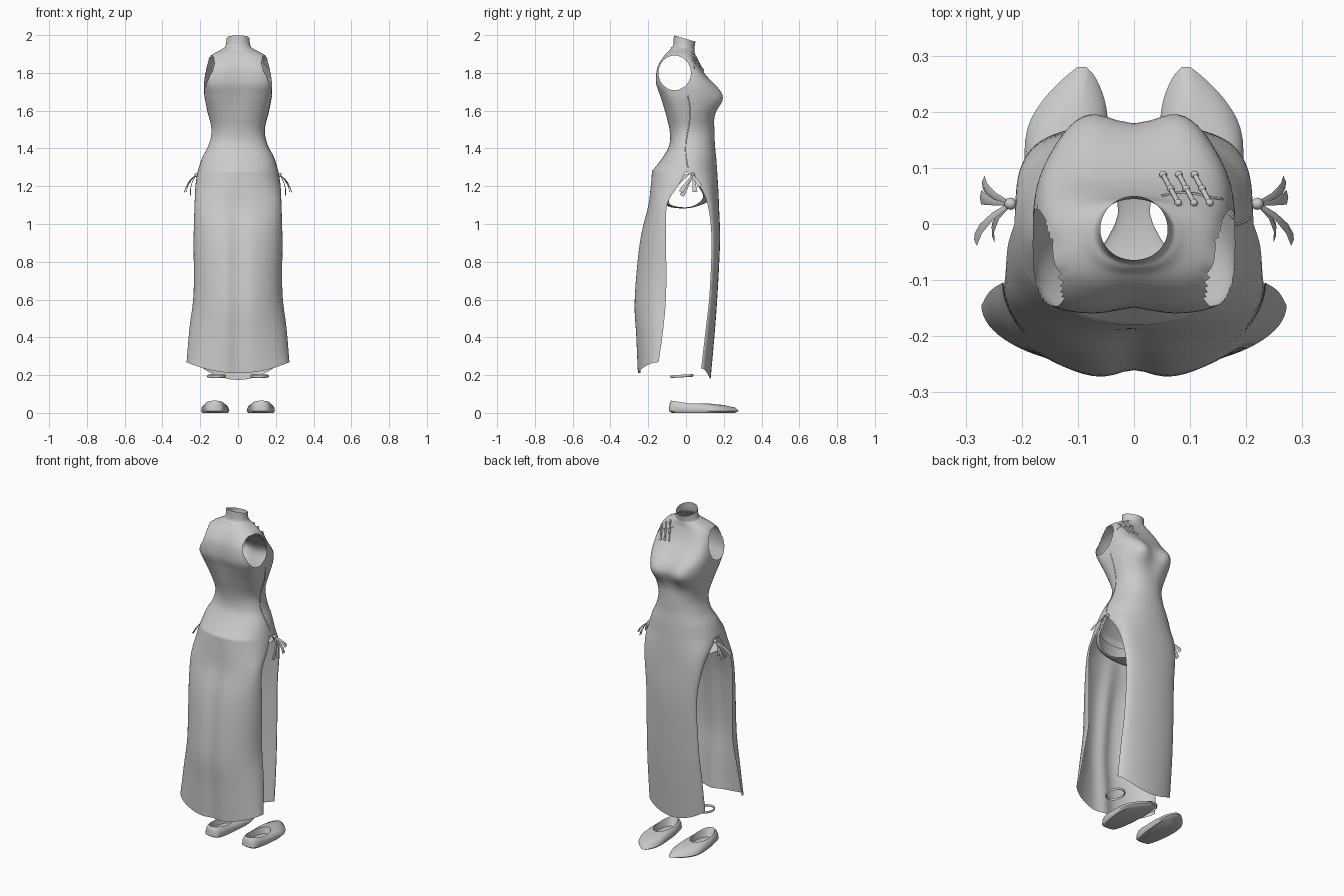
import bpy, bmesh, math
from mathutils import Vector
from mathutils.bvhtree import BVHTree

cube = bpy.data.objects.get("Cube")
if cube:
    bpy.data.objects.remove(cube)

cloth = bpy.data.materials.new("plain_grey")
cloth.use_nodes = True
GREY = (0.6, 0.6, 0.6, 1)
cloth.diffuse_color = GREY
cloth.node_tree.nodes["Principled BSDF"].inputs["Base Color"].default_value = GREY


def finish(bm, name, angle=50):
    bmesh.ops.recalc_face_normals(bm, faces=bm.faces)
    mesh = bpy.data.meshes.new(name)
    bm.to_mesh(mesh)
    obj = bpy.data.objects.new(name, mesh)
    bpy.context.collection.objects.link(obj)
    mesh.materials.append(cloth)
    bpy.ops.object.select_all(action='DESELECT')
    obj.select_set(True)
    bpy.context.view_layer.objects.active = obj
    bpy.ops.object.shade_smooth_by_angle(angle=math.radians(angle))
    return obj


def add_grid(bm, rows, closed=False):
    """Skin a list of equally long point rows."""
    vs = [[bm.verts.new(p) for p in row] for row in rows]
    n = len(vs[0])
    for a, b in zip(vs, vs[1:]):
        for i in range(n if closed else n - 1):
            j = (i + 1) % n
            bm.faces.new((a[i], a[j], b[j], b[i]))
    return vs


def smooth_rows(rows, steps):
    """Catmull-Rom interpolation of table rows."""
    pts = [Vector(r) for r in rows]
    out = []
    for i in range(len(pts) - 1):
        b, c = pts[i], pts[i + 1]
        m0 = (c - pts[max(i - 1, 0)]) / 2
        m1 = (pts[min(i + 2, len(pts) - 1)] - b) / 2
        for k in range(steps):
            t = k / steps
            out.append(b * (2*t**3 - 3*t*t + 1) + m0 * (t**3 - 2*t*t + t)
                       + c * (3*t*t - 2*t**3) + m1 * (t**3 - t*t))
    return out + [pts[-1]]


def bell(d, width):
    return math.exp(-(d / width) ** 2 / 2)


# Bodice: height, half width, side y, back y, chest y, squareness
BODICE = [(1.98, .06, -.01, -.065, .05, 2), (1.94, .067, -.01, -.07, .045, 2),
          (1.925, .085, -.02, -.085, .045, 2.2), (1.89, .145, -.04, -.118, .05, 2.8),
          (1.83, .17, -.05, -.152, .075, 4), (1.75, .18, -.05, -.16, .12, 4),
          (1.68, .178, -.03, -.14, .135, 3), (1.6, .163, 0, -.115, .14, 2.5),
          (1.5, .14, .01, -.088, .15, 2.2), (1.42, .155, .01, -.088, .153, 2.2),
          (1.35, .19, 0, -.125, .16, 2.2), (1.28, .213, 0, -.18, .165, 2.2)]
# Skirt panels: height, half width, edge y, middle y, squareness
BACK = [(1.28, .213, 0, -.18, 2.2), (1.2, .225, -.04, -.19, 2.2), (1.09, .23, -.1, -.205, 2.2),
        (.9, .235, -.105, -.252, 2), (.6, .235, -.105, -.28, 2), (.4, .257, -.12, -.27, 2),
        (.21, .272, -.145, -.26, 2)]
CHEST = [(1.28, .213, 0, .165, 2.2), (1.2, .208, .07, .17, 2.2), (1.09, .19, .115, .175, 2.2),
         (.9, .168, .135, .18, 2), (.6, .172, .125, .165, 2), (.4, .18, .105, .15, 2),
         (.175, .185, .08, .13, 2)]


def panel_rows(skirt, chest):
    body = [(r[0], r[1], r[2], r[4] if chest else r[3], r[5]) for r in smooth_rows(BODICE, 6)]
    rows = []
    for z, hw, ey, cy, e in body + [tuple(r) for r in smooth_rows(skirt, 6)][1:]:
        row = []
        for i in range(41):
            a = math.pi * (i / 40 - .5)
            s, c = math.sin(a), max(math.cos(a), 0)
            x = hw * math.copysign(abs(s) ** (2 / e), s)
            y = ey + (cy - ey) * c ** (2 / e)
            low = max(0, (1.28 - z) / 1.1)
            if chest:     # two rounded bust forms
                y += .066 * c ** .5 * bell(z - 1.67, .055) * (bell(x - .09, .06) + bell(x + .09, .06))
            else:         # shallow groove down the middle of the back
                y += bell(x, .03) * (.012 * bell(z - 1.75, .1) + .02 * min(1, low * 3))
            tilt = -.3 * y * min(1, max(0, (z - 1.92) / .05))
            row.append((x, y, z + tilt + .06 * low * s * s))
        rows.append(row)
    return rows


# Dress: two panels joined down to the side slits
bm = bmesh.new()
add_grid(bm, panel_rows(BACK, False))
add_grid(bm, panel_rows(CHEST, True))
bmesh.ops.remove_doubles(bm, verts=bm.verts, dist=.0005)
tree = BVHTree.FromBMesh(bm)

# Armholes: cut out an oval and settle its rim
AY, AZ, RY, RZ = -.06, 1.8, .086, .092


def oval(p):
    return math.hypot((p.y - AY) / RY, (p.z - AZ) / RZ)


def at_arm(p):
    return abs(p.x) > .085 and oval(p) < 1.5


holes = [f for f in bm.faces if at_arm(f.calc_center_median()) and oval(f.calc_center_median()) < 1]
bmesh.ops.delete(bm, geom=holes, context='FACES')
for v in bm.verts:
    if v.is_boundary and at_arm(v.co):
        k = oval(v.co)
        v.co.y = AY + (v.co.y - AY) / k
        v.co.z = AZ + (v.co.z - AZ) / k
finish(bm, "dress", 60)


def on_dress(origin, direction):
    hit = tree.ray_cast(Vector(origin), Vector(direction))[0]
    return hit if hit else Vector(origin)


def cord(name, paths, radius):
    curve = bpy.data.curves.new(name, 'CURVE')
    curve.dimensions = '3D'
    curve.bevel_depth = radius
    curve.bevel_resolution = 1
    curve.use_fill_caps = True
    for pts in paths:
        sp = curve.splines.new('POLY')
        sp.points.add(len(pts) - 1)
        for p, q in zip(sp.points, pts):
            p.co = (*q, 1)
    obj = bpy.data.objects.new(name, curve)
    obj.data.materials.append(cloth)
    bpy.context.collection.objects.link(obj)


# Overlap edges of the chest flap and the side opening
flap = [on_dress((.05 + .012 * i, .05 + .006 * math.sin(i / 2), 3), (0, 0, -1)) for i in range(10)]
side = [on_dress((1, .01 + .012 * math.sin(i / 3), 1.68 - .02 * i), (-1, 0, 0)) for i in range(20)]
cord("flap_edges", [flap, side], .0025)

# Three knotted toggles across the flap
bars, bm = [], bmesh.new()
for x in (.052, .08, .108):
    path = [on_dress((x + .027 * t, .086 - .05 * t, 3), (0, 0, -1)) + Vector((0, .002, .003))
            for t in (0, .25, .5, .75, 1)]
    bars.append(path)
    for p in (path[0], path[2], path[4]):
        ball = bmesh.ops.create_icosphere(bm, subdivisions=2, radius=.007)["verts"]
        bmesh.ops.translate(bm, verts=ball, vec=p)
cord("toggle_bars", bars, .0045)
finish(bm, "toggle_knots")

# Briefs: half width, edge y, edge z, middle y, middle z
BRIEFS = [(.2, .045, 1.265, .15, 1.24), (.185, .06, 1.21, .152, 1.19), (.08, .09, 1.14, .125, 1.125),
          (.028, .02, 1.09, .02, 1.085), (.1, -.085, 1.105, -.1, 1.095), (.19, -.07, 1.17, -.175, 1.16),
          (.205, .02, 1.265, -.172, 1.24)]
bm = bmesh.new()
rows = []
for hw, ey, ez, cy, cz in smooth_rows(BRIEFS, 5):
    angles = [math.pi * (i / 20 - .5) for i in range(21)]
    rows.append([(hw * math.sin(a), ey + (cy - ey) * math.cos(a), ez + (cz - ez) * math.cos(a))
                 for a in angles])
add_grid(bm, rows)
finish(bm, "briefs", 60)

# Side bows: a knot with four widening ribbon tails
bm = bmesh.new()
for s in (-1, 1):
    knot = Vector((s * .22, .036, 1.26))
    ball = bmesh.ops.create_icosphere(bm, subdivisions=2, radius=.011)["verts"]
    bmesh.ops.translate(bm, verts=ball, vec=knot)
    for x, y, z in ((.268, .075, 1.2), (.272, .048, 1.17), (.282, -.028, 1.17), (.25, -.022, 1.15)):
        end = Vector((s * x, y, z))
        across = (end - knot).cross(Vector((s, 0, .3))).normalized()
        rows = []
        for t in (0, .35, .7, 1):
            mid = knot.lerp(end, t) + Vector((s * .012 * math.sin(math.pi * t), 0, 0))
            w = across * (.004 + .009 * t)
            rows.append([mid - w, mid + Vector((s * .003, 0, 0)), mid + w])
        add_grid(bm, rows)
finish(bm, "side_bows", 60)

# Flat shoes: y, inner x, outer x of the sole
SOLE = smooth_rows([(-.09, .11, .135), (-.075, .08, .165), (0, .06, .185), (.1, .05, .195),
                    (.17, .046, .19), (.22, .052, .163), (.26, .068, .125), (.28, .085, .1)], 3)
outline = [Vector((r[2], r[0], 0)) for r in SOLE] + [Vector((r[1], r[0], 0)) for r in reversed(SOLE)]
heart = Vector((.122, .06, 0))
bm = bmesh.new()
for s in (-1, 1):
    rings = [[], [], [], [], [], []]
    for p in outline:
        d = p - heart
        a = math.atan2(d.y / .185, d.x / .07)
        rim = Vector((.123 + .048 * math.cos(a), .018 + .098 * math.sin(a), 0))
        heel = max(0, -math.sin(a))
        rise = Vector((0, 0, .05 + .015 * heel))
        up = Vector((0, 0, 1))
        floor = heart.lerp(rim, .8)
        rings[0].append(heart + d * .9 + up * .002)
        rings[1].append(p + up * .01)
        rings[2].append(p.lerp(rim, .12) + up * (.028 + .012 * heel))
        rings[3].append(p.lerp(rim, .5) + up * (.042 + .014 * heel))
        rings[4].append(rim + rise)
        rings[5].append(floor + up * .014)
    rings = [[(s * q.x, q.y, q.z - (.002 if i == 0 else 0)) for q in r] for i, r in enumerate(rings)]
    loops = add_grid(bm, rings, closed=True)
    bm.faces.new(loops[0])
    bm.faces.new(loops[-1])
finish(bm, "shoes", 45)

# Anklets: slim oval bands
bm = bmesh.new()
for s in (-1, 1):
    rings = []
    for k in range(9):
        b = math.tau * k / 8
        r, h = 1 + .08 * math.cos(b), .007 * math.sin(b)
        ring = [math.tau * i / 32 for i in range(32)]
        rings.append([(s * .114 + .046 * r * math.cos(a), -.022 + .057 * r * math.sin(a),
                       .195 + h + .06 * .057 * math.sin(a)) for a in ring])
    add_grid(bm, rings, closed=True)
bmesh.ops.remove_doubles(bm, verts=bm.verts, dist=.0002)
finish(bm, "anklets")
